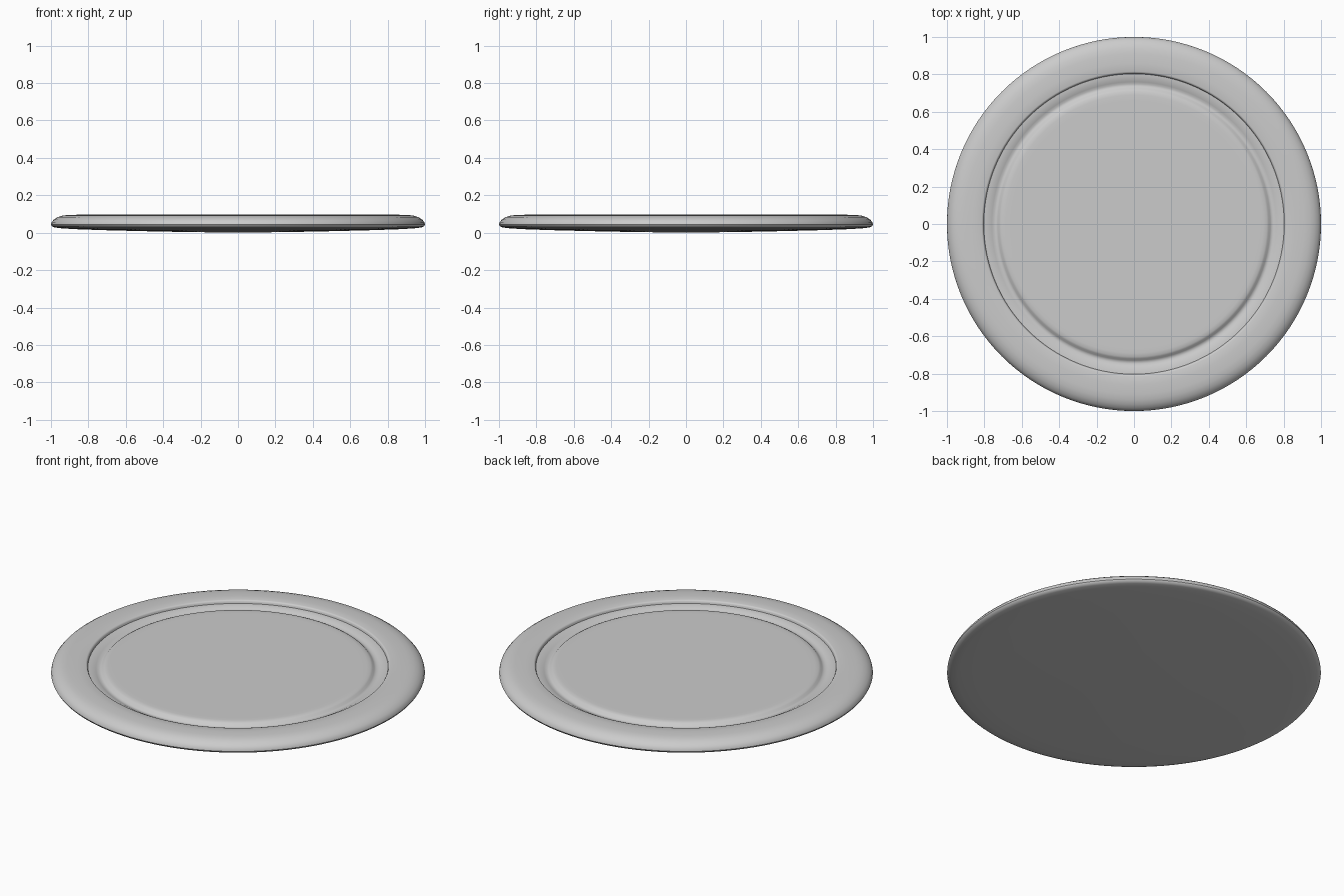
import bpy, bmesh, math

if "Cube" in bpy.data.objects:
    bpy.data.objects.remove(bpy.data.objects["Cube"])

# Half cross-section of the disc: (radius, height), underside centre to top centre
profile = [
    (0, 0), (0.3, 0.004), (0.5, 0.008), (0.7, 0.013), (0.85, 0.018), (0.94, 0.023),
    # rounded outer rim
    (0.98, 0.028), (0.995, 0.034), (1.0, 0.043), (0.997, 0.056), (0.985, 0.070),
    (0.965, 0.083), (0.94, 0.091), (0.91, 0.095), (0.86, 0.096), (0.815, 0.095),
    # step down inside the rim
    (0.809, 0.093), (0.805, 0.087), (0.803, 0.077), (0.795, 0.076), (0.775, 0.074),
    # shallow groove
    (0.76, 0.067), (0.748, 0.063), (0.738, 0.063), (0.729, 0.068), (0.72, 0.077),
    (0.71, 0.082), (0.69, 0.084), (0.66, 0.084),
    # flat centre
    (0, 0.084),
]

bm = bmesh.new()
verts = [bm.verts.new((r, 0, z)) for r, z in profile]
edges = [bm.edges.new(pair) for pair in zip(verts, verts[1:])]
bmesh.ops.spin(bm, geom=verts + edges, cent=(0, 0, 0), axis=(0, 0, 1),
               angle=2 * math.pi, steps=128, use_merge=True)
bmesh.ops.remove_doubles(bm, verts=bm.verts[:], dist=1e-5)
bmesh.ops.recalc_face_normals(bm, faces=bm.faces[:])
mesh = bpy.data.meshes.new("round_plate")
bm.to_mesh(mesh)
bm.free()

plate = bpy.data.objects.new("round_plate", mesh)
bpy.context.collection.objects.link(plate)
bpy.context.view_layer.objects.active = plate
plate.select_set(True)
bpy.ops.object.shade_smooth_by_angle(angle=math.radians(40))
